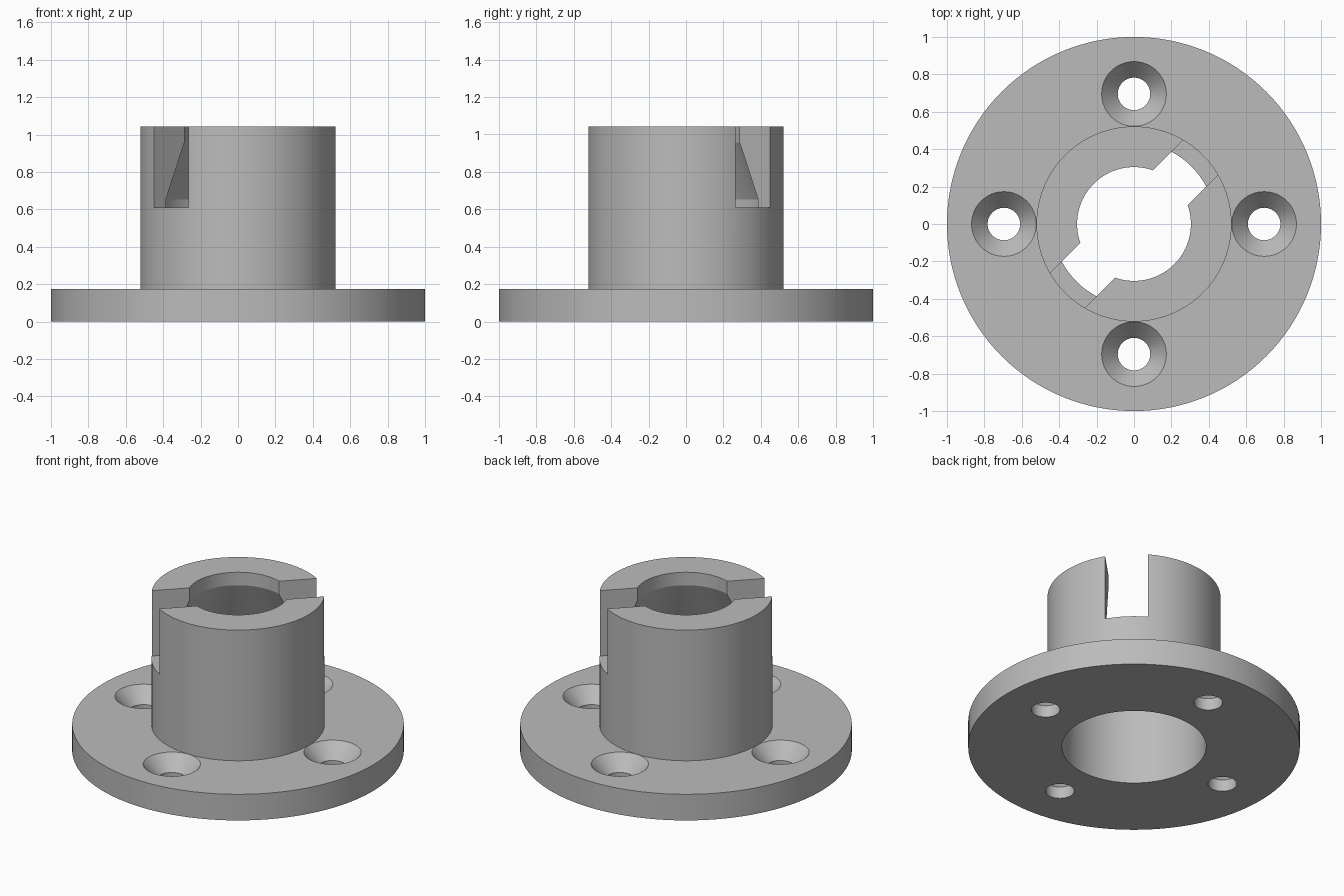
import bpy, bmesh, math
from mathutils import Matrix

if "Cube" in bpy.data.objects:
    bpy.data.objects.remove(bpy.data.objects["Cube"], do_unlink=True)

U = 1 / 23          # design unit: flange radius is 23
SEGMENTS = 128

grey = bpy.data.materials.new("plain grey")
grey.use_nodes = True
colour = (0.5, 0.5, 0.5, 1)
grey.diffuse_color = colour
grey.node_tree.nodes["Principled BSDF"].inputs["Base Color"].default_value = colour


def add_object(name, bm):
    bmesh.ops.recalc_face_normals(bm, faces=bm.faces)
    mesh = bpy.data.meshes.new(name)
    bm.to_mesh(mesh)
    bm.free()
    mesh.materials.append(grey)
    obj = bpy.data.objects.new(name, mesh)
    bpy.context.collection.objects.link(obj)
    return obj


def lathe(name, profile, segments, closed=True):
    """Revolve (radius, height) points around z."""
    bm = bmesh.new()
    verts = [bm.verts.new((r * U, 0, z * U)) for r, z in profile]
    pairs = list(zip(verts, verts[1:]))
    if closed:
        pairs.append((verts[-1], verts[0]))
    edges = [bm.edges.new(p) for p in pairs]
    bmesh.ops.spin(bm, geom=verts + edges, cent=(0, 0, 0), axis=(0, 0, 1),
                   angle=math.tau, steps=segments, use_merge=False)
    bmesh.ops.remove_doubles(bm, verts=bm.verts, dist=1e-5)
    return add_object(name, bm)


# Flange and sleeve, with a bore that narrows to a lip at the top
hub = lathe("flanged_sleeve", [
    (10, 0), (23, 0), (23, 4), (12, 4), (12, 24),
    (7, 24), (7, 22), (10, 15)], SEGMENTS)

# Four countersunk screw holes
cutters = []
for i in range(4):
    hole = lathe("screw_hole_cutter", [
        (0, -1), (2, -1), (2, 1.8), (3.98, 4), (3.98, 5), (0, 5)], 48, closed=False)
    angle = i * math.pi / 2
    hole.location = (16 * U * math.cos(angle), 16 * U * math.sin(angle), 0)
    cutters.append(hole)

# Diagonal slot through both sides of the sleeve
bm = bmesh.new()
bmesh.ops.create_cube(bm, size=1, matrix=Matrix.Rotation(math.pi / 4, 4, "Z")
                      @ Matrix.Translation((0, 0, 20 * U))
                      @ Matrix.Diagonal((30 * U, 6 * U, 12 * U, 1)))
cutters.append(add_object("slot_cutter", bm))

for cutter in cutters:
    cutter.hide_render = True
    cut = hub.modifiers.new(cutter.name, "BOOLEAN")
    cut.operation = "DIFFERENCE"
    cut.solver = "EXACT"
    cut.object = cutter

# Bake the cuts and drop the cutters
bpy.context.view_layer.update()
result = bpy.data.meshes.new_from_object(
    hub.evaluated_get(bpy.context.evaluated_depsgraph_get()))
hub.modifiers.clear()
hub.data = result
for cutter in cutters:
    bpy.data.objects.remove(cutter, do_unlink=True)

# Smooth round walls, crisp edges
bpy.ops.object.select_all(action="DESELECT")
hub.select_set(True)
bpy.context.view_layer.objects.active = hub
bpy.ops.object.shade_smooth_by_angle(angle=math.radians(15))
